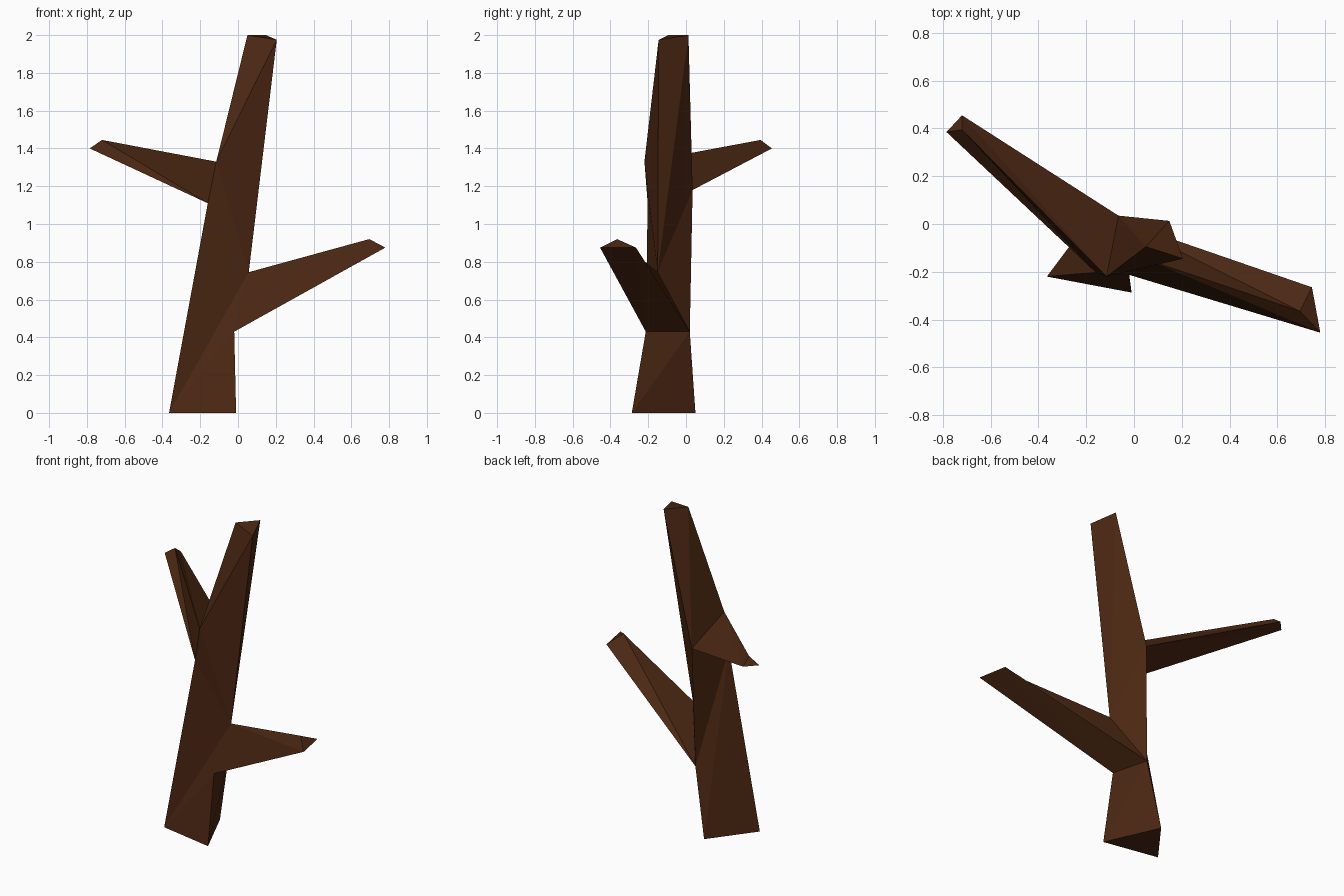
import bpy, bmesh

if "Cube" in bpy.data.objects:
    bpy.data.objects.remove(bpy.data.objects["Cube"])

bark = bpy.data.materials.new("dark brown bark")
bark.diffuse_color = (0.07, 0.02, 0.006, 1.0)
bark.use_nodes = True
bark.node_tree.nodes["Principled BSDF"].inputs["Base Color"].default_value = bark.diffuse_color

# triangular sections: trunk base and top, then root and cut end of each branch
base = [(-0.365, -0.22, 0), (-0.01, -0.287, 0), (-0.162, 0.05, 0)]
top = [(0.05, -0.095, 2.0), (0.205, -0.145, 1.975), (0.148, 0.013, 2.0)]
right_root = [(0.057, -0.15, 0.745), (-0.02, -0.213, 0.43), (-0.08, 0.02, 0.43)]
right_end = [(0.695, -0.365, 0.92), (0.78, -0.455, 0.875), (0.745, -0.265, 0.875)]
left_root = [(-0.115, -0.22, 1.33), (-0.065, 0.035, 1.18), (-0.16, -0.203, 1.11)]
left_end = [(-0.72, 0.395, 1.445), (-0.72, 0.455, 1.40), (-0.785, 0.385, 1.40)]

bm = bmesh.new()


def ring(points):
    return [bm.verts.new(p) for p in points]


def branch(root, end):
    """Join two triangular sections and cap the far end."""
    for i in range(3):
        j = (i + 1) % 3
        bm.faces.new((root[i], root[j], end[j]))
        bm.faces.new((root[i], end[j], end[i]))
    bm.faces.new(end)


A, B, C = ring(base)
T1, T2, T3 = ring(top)
R1, R2, R3 = right = ring(right_root)
L1, L2, L3 = left = ring(left_root)

# trunk, with triangular openings where the branches grow
trunk_faces = [
    (C, B, A), (T1, T2, T3),                                             # ends
    (A, B, R2), (A, R2, R1), (A, R1, L3), (L3, R1, L1), (L1, R1, T2), (L1, T2, T1),  # front
    (B, C, R3), (B, R3, R2), (R1, R3, L2), (R1, L2, T3), (R1, T3, T2),    # right
    (C, A, L3), (C, L3, R3), (R3, L3, L2), (L1, T1, L2), (L2, T1, T3),    # back left
]
for f in trunk_faces:
    bm.faces.new(f)

# the two branches
branch(right, ring(right_end))
branch(left, ring(left_end))

bmesh.ops.recalc_face_normals(bm, faces=bm.faces[:])
mesh = bpy.data.meshes.new("branching_trunk")
bm.to_mesh(mesh)
bm.free()
mesh.materials.append(bark)
bpy.context.collection.objects.link(bpy.data.objects.new("branching_trunk", mesh))
